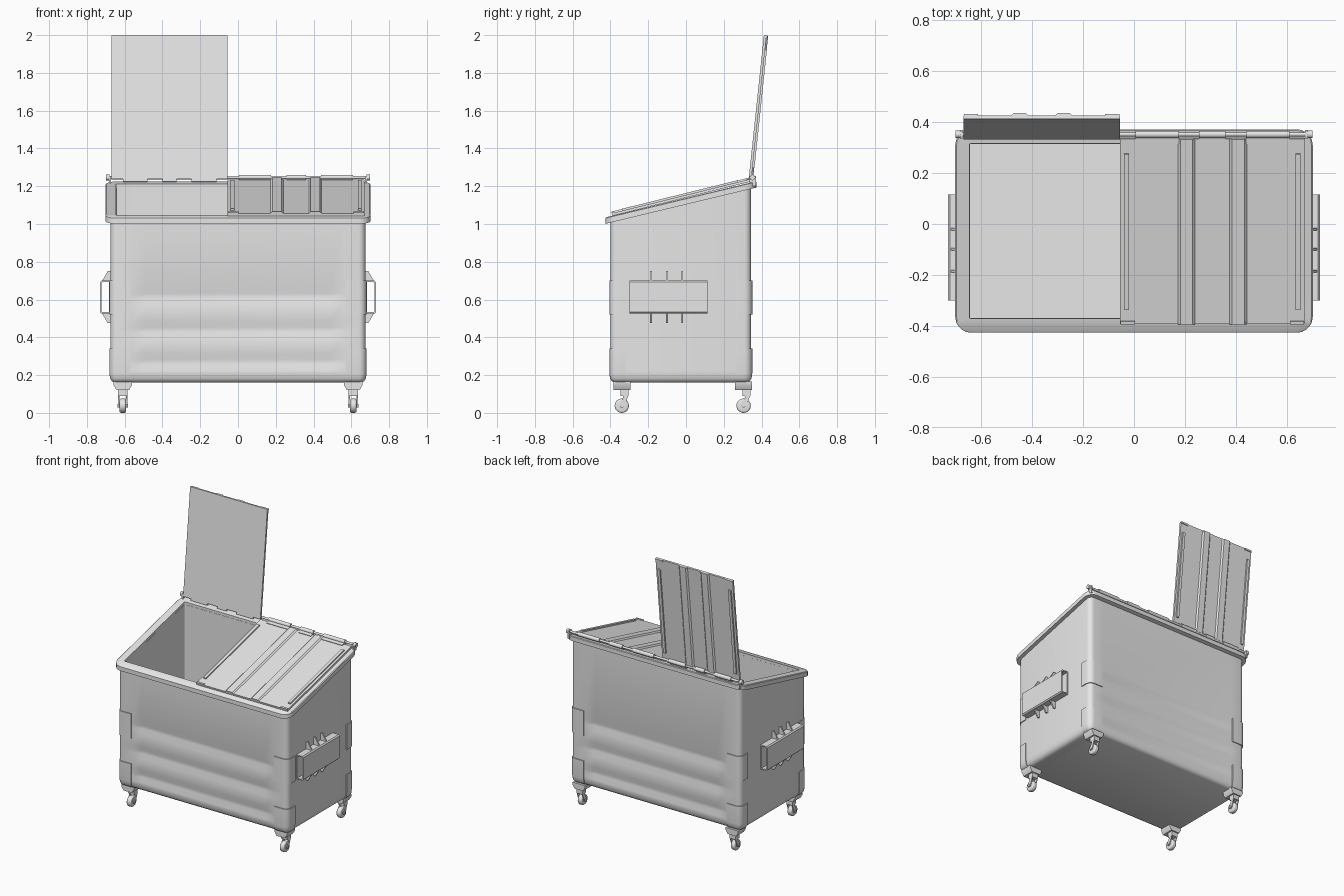
import bpy, bmesh, math
from mathutils import Vector, Matrix

if "Cube" in bpy.data.objects:
    bpy.data.objects.remove(bpy.data.objects["Cube"])

GREY = (0.8, 0.8, 0.8, 1)
steel = bpy.data.materials.new("grey_steel")
steel.use_nodes = True
steel.diffuse_color = GREY
steel.node_tree.nodes["Principled BSDF"].inputs["Base Color"].default_value = GREY

HX, HY, CY = 0.675, 0.3725, -0.0275   # bin half sizes and centre
CORNER = 0.035


def finish(name, bm, matrix=None, smooth=True):
    bmesh.ops.recalc_face_normals(bm, faces=bm.faces)
    if matrix:
        bm.transform(matrix)
    mesh = bpy.data.meshes.new(name)
    bm.to_mesh(mesh)
    bm.free()
    mesh.materials.append(steel)
    obj = bpy.data.objects.new(name, mesh)
    bpy.context.collection.objects.link(obj)
    if smooth:
        bpy.ops.object.select_all(action='DESELECT')
        obj.select_set(True)
        bpy.context.view_layer.objects.active = obj
        bpy.ops.object.shade_smooth_by_angle(angle=math.radians(35))
    return obj


def loft(name, rings, closed=True, wrap=False, caps=True):
    bm = bmesh.new()
    rows = [[bm.verts.new(p) for p in ring] for ring in rings]
    n = len(rows[0])
    pairs = list(zip(rows, rows[1:])) + ([(rows[-1], rows[0])] if wrap else [])
    for a, b in pairs:
        for i in range(n if closed else n - 1):
            j = (i + 1) % n
            bm.faces.new((a[i], a[j], b[j], b[i]))
    if caps and not wrap:
        bm.faces.new(rows[0])
        bm.faces.new(rows[-1])
    return finish(name, bm)


def prism(name, pts, axis, lo, hi, matrix=None):
    # Extrude a flat outline along the X or Y axis
    place = (lambda a, b, c: (c, a, b)) if axis == 'X' else (lambda a, b, c: (a, c, b))
    bm = bmesh.new()
    ends = [[bm.verts.new(place(a, b, c)) for a, b in pts] for c in (lo, hi)]
    for i in range(len(pts)):
        j = (i + 1) % len(pts)
        bm.faces.new((ends[0][i], ends[0][j], ends[1][j], ends[1][i]))
    bm.faces.new(ends[0])
    bm.faces.new(ends[1])
    return finish(name, bm, matrix, False)


def box(name, lo, hi, matrix=None):
    pts = [(lo[0], lo[2]), (hi[0], lo[2]), (hi[0], hi[2]), (lo[0], hi[2])]
    return prism(name, pts, 'Y', lo[1], hi[1], matrix)


def rod(name, x0, x1, y, z, r, bevel=0.0, matrix=None):
    bm = bmesh.new()
    bmesh.ops.create_cone(bm, cap_ends=True, segments=20, radius1=r, radius2=r, depth=x1 - x0)
    if bevel:
        rims = [e for e in bm.edges if abs(e.verts[0].co.z - e.verts[1].co.z) < 1e-5]
        bmesh.ops.bevel(bm, geom=rims, offset=bevel, segments=3, affect='EDGES', profile=0.5)
    bm.transform(Matrix.Translation(((x0 + x1) / 2, y, z)) @ Matrix.Rotation(math.pi / 2, 4, 'Y'))
    return finish(name, bm, matrix)


def arc(inset, sx, sy):
    # One rounded corner, running from the front or back wall to the side wall
    r = max(CORNER - inset, 0.006)
    cx, cy = HX - inset - r, HY - inset - r
    steps = [math.pi / 2 * k / 5 for k in range(6)]
    return [(sx * (cx + r * math.sin(t)), CY + sy * (cy + r * math.cos(t))) for t in steps]


def outline(inset, groove=0.0):
    # Rounded rectangle whose long walls can be pressed inward
    def wall(sy):
        y = HY - inset
        return [(x, CY + sy * (y - d)) for x, d in
                ((-0.56, 0), (-0.49, groove), (0.49, groove), (0.56, 0))]
    return (wall(-1) + arc(inset, 1, -1) + arc(inset, 1, 1)[::-1] + wall(1)[::-1]
            + arc(inset, -1, 1) + arc(inset, -1, -1)[::-1])


def slope(y, base):
    return base + 0.24 * (y + 0.43)


def flat_ring(z, inset, groove=0.0):
    return [(x, y, z) for x, y in outline(inset, groove)]


def sloped_ring(base, inset):
    return [(x, y, slope(y, base)) for x, y in outline(inset)]


# Bin shell with pressed grooves, rounded foot and hollow inside
FOOT = [(0.16, 0.03), (0.167, 0.014), (0.182, 0.004), (0.21, 0)]
rings = [flat_ring(z, i) for z, i in FOOT]
for zc in (0.27, 0.44, 0.62):
    rings += [flat_ring(zc + dz, 0, g) for dz, g in
              ((-0.045, 0), (-0.012, 0.013), (0.012, 0.013), (0.045, 0))]
rings += [sloped_ring(1.015, 0), sloped_ring(1.015, 0.03), flat_ring(0.19, 0.03)]
loft("bin_body", rings)

# Sloping rim with a small raised inner lip
loft("top_rim", [sloped_ring(1.0, 0), sloped_ring(1.0, -0.027), sloped_ring(1.03, -0.027),
                 sloped_ring(1.034, -0.022), sloped_ring(1.034, 0.029),
                 sloped_ring(1.0, 0.029)], wrap=True)

# Wrapped corner plates
for sx in (-1, 1):
    for sy in (-1, 1):
        for part, levels in (("upper", [(0.52, 0), (0.70, 0)]), ("lower", FOOT + [(0.34, 0)])):
            strips = []
            for z, inset in levels:
                def strip(extra):
                    i = inset - extra
                    start = (sx * 0.57, CY + sy * (HY - i))
                    end = (sx * (HX - i), CY + sy * (HY - 0.08))
                    return [(x, y, z) for x, y in [start] + arc(i, sx, sy) + [end]]
                strips.append(strip(0.006) + strip(-0.001)[::-1])
            loft(part + "_corner_plate", strips)

# Fork pockets with gussets on both sides
for s in (-1, 1):
    y0, y1 = -0.30, 0.115
    profile = [(0.672, 0.525), (0.722, 0.525), (0.73, 0.533), (0.73, 0.692),
               (0.722, 0.70), (0.672, 0.70)]
    hole = [(0.682, 0.533), (0.718, 0.533), (0.722, 0.537), (0.722, 0.688),
            (0.718, 0.692), (0.682, 0.692)]
    loft("fork_pocket", [[(s * x, y, z) for x, z in pts] for pts, y in
                         ((profile, y0), (profile, y1), (hole, y1), (hole, y0))], wrap=True)
    for y in (-0.185, -0.10, -0.02):
        for z, tip in ((0.698, 0.75), (0.527, 0.475)):
            prism("pocket_gusset", [(s * 0.672, z), (s * 0.72, z), (s * 0.69, tip), (s * 0.672, tip)],
                  'Y', y - 0.005, y + 0.005)


# Lids: ribbed panel, edge beads, hinge barrels; hinge line at the local origin
def lid(name, x0, width, y, z, angle):
    m = Matrix.Translation((x0, y, z)) @ Matrix.Rotation(angle, 4, 'X')
    t, length = 0.014, 0.765 if angle < 0 else 0.75
    ribs = [width * 0.36, width * 0.64]
    pts = [(0, 0), (width, 0), (width, t)]
    for c in reversed(ribs):
        pts += [(c + 0.034, t), (c + 0.024, t + 0.009), (c - 0.024, t + 0.009), (c - 0.034, t)]
    prism(name + "_panel", pts + [(0, t)], 'Y', -length, 0, m)
    for x in (0.026, width - 0.026):
        box(name + "_edge_bead", (x - 0.01, -0.69, t - 0.002), (x + 0.01, -0.06, t + 0.01), m)
    for x in [0.03, width - 0.03] + ribs:
        box(name + "_front_tab", (x - 0.028, -length, t - 0.002), (x + 0.028, 0.012 - length, t + 0.006), m)
    stops = [0.06, ribs[0] - 0.03, ribs[0] + 0.05, ribs[1] - 0.05, ribs[1] + 0.03, width - 0.06]
    for a, b in zip(stops[::2], stops[1::2]):
        rod(name + "_hinge_barrel", x0 + a, x0 + b, 0.352, 1.246, 0.014)
        box(name + "_hinge_leaf", (a, -0.02, 0.002), (b, 0.014, t + 0.004), m)


lid("closed_lid", -0.055, 0.725, 0.338, 1.223, math.atan(0.247))
lid("open_lid", -0.67, 0.615, 0.332, 1.238, -math.pi / 2 - 0.105)

# Hinge rod and its end brackets
rod("hinge_rod", -0.70, 0.70, 0.352, 1.246, 0.008)
for s in (-1, 1):
    rod("hinge_rod_end", s * 0.69 - 0.01, s * 0.69 + 0.01, 0.352, 1.246, 0.015)
    box("hinge_bracket", (s * 0.678 - 0.006, 0.335, 1.2), (s * 0.678 + 0.006, 0.37, 1.255))

# Swivel casters
for x in (-0.61, 0.61):
    for y in (-0.34, 0.305):
        m = Matrix.Translation((x, y, 0))
        loft("caster_mount", [[(x + a * w, y + b * 0.045, z) for a, b in
                               ((-1, -1), (1, -1), (1, 1), (-1, 1))]
                              for w, z in ((0.034, 0.122), (0.05, 0.15), (0.05, 0.165))])
        box("caster_neck", (-0.024, -0.006, 0.09), (0.024, 0.036, 0.123), m)
        fork = [(-0.006, 0.122), (0.036, 0.122), (0.034, 0.09), (0.014, 0.034),
                (-0.008, 0.028), (-0.014, 0.044), (0.008, 0.08)]
        for s in (-1, 1):
            prism("caster_fork", fork, 'X', s * 0.021 - 0.003, s * 0.021 + 0.003, m)
        rod("caster_wheel", -0.017, 0.017, 0, 0.038, 0.038, 0.009, m)
        rod("caster_axle", -0.027, 0.027, 0, 0.038, 0.01, 0, m)
